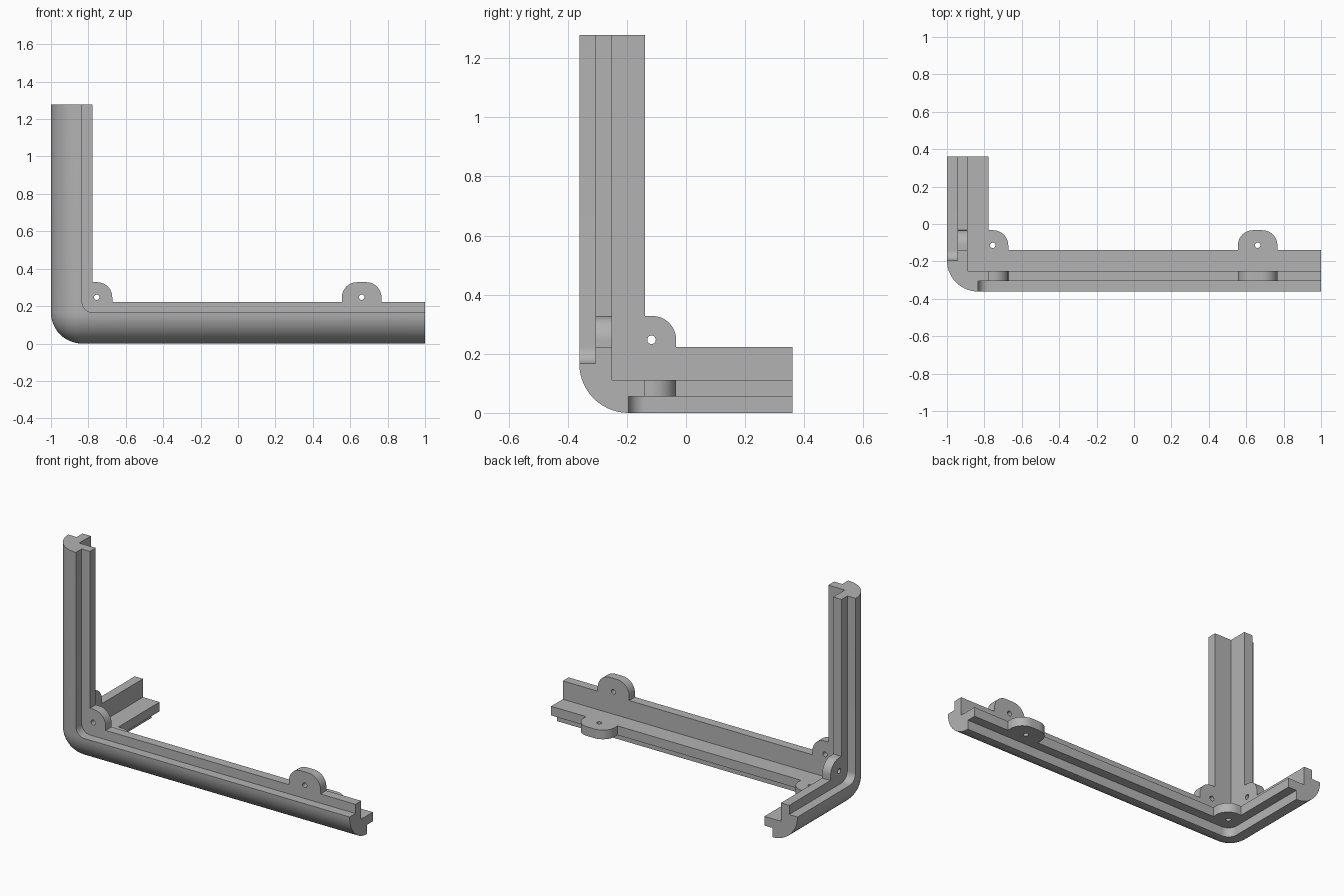
import bpy, bmesh
from math import sin, cos, radians
from mathutils import Vector

if "Cube" in bpy.data.objects:
    bpy.data.objects.remove(bpy.data.objects["Cube"])

U = 1 / 18                       # one module of the design grid
SIZE = Vector((36, 13, 23))      # lengths of the three arms in modules
ORIGIN = Vector((-1, -SIZE.y * U / 2, 0))
FAR = 40                         # cutters run past the arm ends

grey = bpy.data.materials.new("grey plastic")
grey.use_nodes = True
colour = (0.45, 0.45, 0.45, 1)
grey.diffuse_color = colour
grey.node_tree.nodes["Principled BSDF"].inputs["Base Color"].default_value = colour


def finish(bm, name):
    bmesh.ops.recalc_face_normals(bm, faces=bm.faces)
    for v in bm.verts:
        v.co = v.co * U + ORIGIN
    mesh = bpy.data.meshes.new(name)
    bm.to_mesh(mesh)
    bm.free()
    mesh.materials.append(grey)
    obj = bpy.data.objects.new(name, mesh)
    bpy.context.collection.objects.link(obj)
    return obj


def block(name, low, high, round_edges=0):
    bm = bmesh.new()
    bmesh.ops.create_cube(bm, size=1)
    for v in bm.verts:
        v.co = [h if c > 0 else l for c, l, h in zip(v.co, low, high)]
    if round_edges:
        # the three edges that meet at the outer corner
        corner = min(bm.verts, key=lambda v: v.co.length)
        bmesh.ops.bevel(bm, geom=list(corner.link_edges), offset=round_edges,
                        offset_type='OFFSET', segments=14, profile=0.5,
                        affect='EDGES', clamp_overlap=False)
    return finish(bm, name)


def arc(cx, cy, r, start, end, steps=12):
    angles = [radians(start + (end - start) * i / steps) for i in range(steps + 1)]
    return [(cx + r * cos(t), cy + r * sin(t)) for t in angles]


def prism(name, outline, axes, low, high):
    a, b, d = axes
    bm = bmesh.new()
    ring = []
    for p, q in outline:
        co = Vector()
        co[a], co[b], co[d] = p, q, low
        ring.append(bm.verts.new(co))
    face = bm.faces.new(ring)
    out = bmesh.ops.extrude_face_region(bm, geom=[face])
    shift = Vector()
    shift[d] = high - low
    moved = [g for g in out["geom"] if isinstance(g, bmesh.types.BMVert)]
    bmesh.ops.translate(bm, verts=moved, vec=shift)
    return finish(bm, name)


def cut(target, cutter):
    cutter.hide_render = True
    mod = target.modifiers.new("cut", 'BOOLEAN')
    mod.operation, mod.solver, mod.object = 'DIFFERENCE', 'EXACT', cutter
    bpy.context.view_layer.objects.active = target
    bpy.ops.object.modifier_apply(modifier=mod.name)
    bpy.data.objects.remove(cutter)


# Solid with a rounded outer corner, hollowed from the inside
trim = block("corner_trim", (0, 0, 0), SIZE, round_edges=3)
cut(trim, block("inner_space", (2, 2, 2), (FAR, FAR, FAR)))

# Opening that leaves a narrow flange with rounded screw tabs
R, TOP, MID = 1.45, 5.9, 29.9
C = TOP - R
opening = ([(4, FAR), (4, TOP)] + arc(C, C, R, 90, 0) + [(TOP, 4), (MID - 1.9, 4)]
           + arc(MID - 1.9 + R, C, R, 180, 90) + arc(MID + 1.9 - R, C, R, 90, 0)
           + [(MID + 1.9, 4), (FAR, 4), (FAR, FAR)])
# Step between the rounded moulding and the flange
step = [(3, FAR)] + arc(4, 4, 1, 180, 270) + [(FAR, 3), (FAR, FAR)]

# Front, bottom and left walls: run axis, rise axis, depth axis
for axes in ((0, 2, 1), (0, 1, 2), (1, 2, 0)):
    cut(trim, prism("opening", opening, axes, -1, 3))
    cut(trim, prism("step", step, axes, -1, 1))
    for centre in (C - 0.05, MID):
        if centre < SIZE[axes[0]]:
            hole = arc(centre, C, 0.26, 0, 345, 23)
            cut(trim, prism("screw_hole", hole, axes, -1, 3))

# Smooth the curved parts, keep the steps crisp
bpy.ops.object.select_all(action='DESELECT')
trim.select_set(True)
bpy.context.view_layer.objects.active = trim
bpy.ops.object.shade_smooth_by_angle(angle=radians(30))
